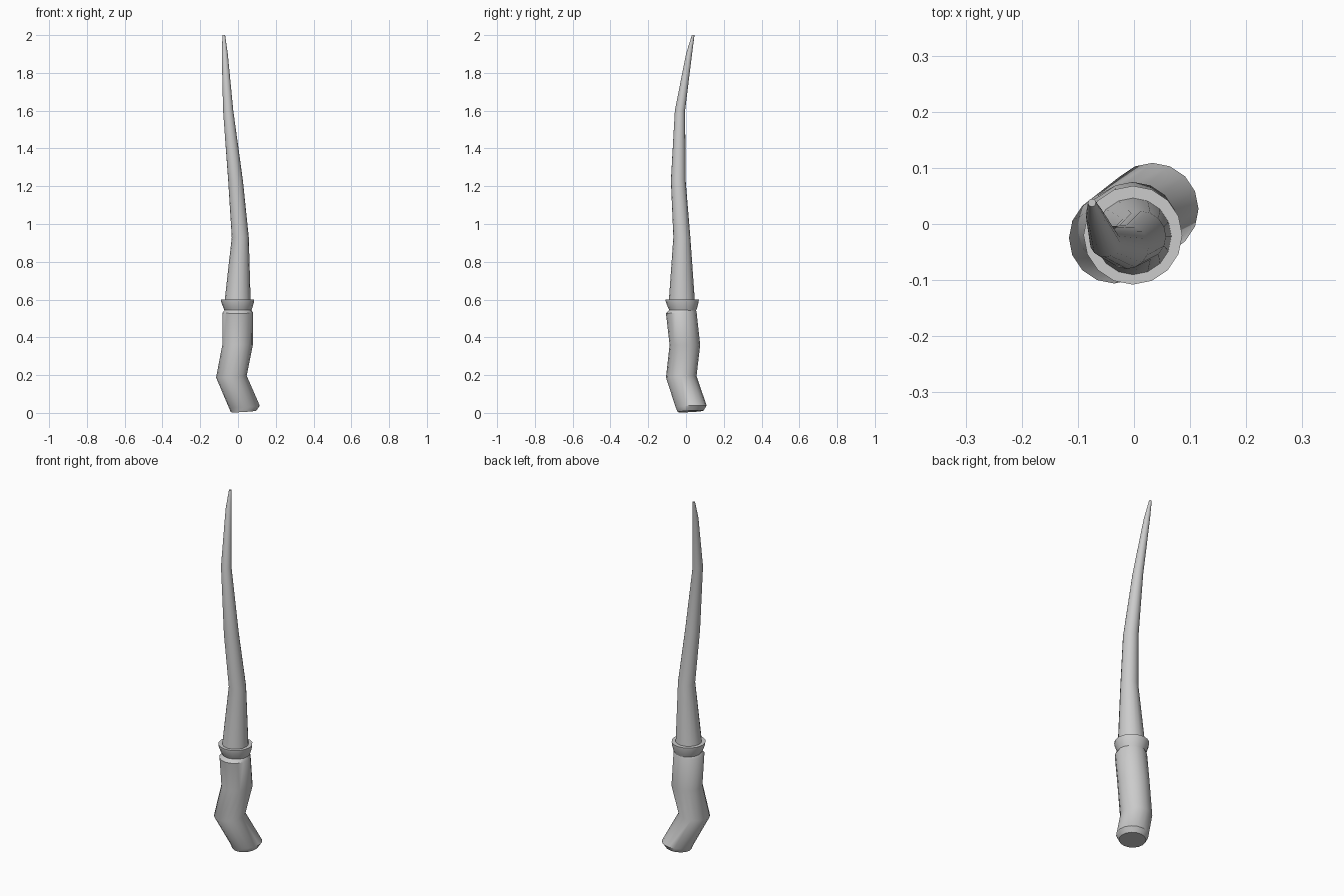
import bpy
import bmesh
from math import cos, sin, tau

if "Cube" in bpy.data.objects:
    bpy.data.objects.remove(bpy.data.objects["Cube"])

SIDES = 16


def swept(name, rings):
    """Loft circles given as (x, y, z, radius, x tilt, y tilt), capped at both ends."""
    bm = bmesh.new()
    loops = []
    for x, y, z, r, tx, ty in rings:
        loops.append([])
        for i in range(SIDES):
            dx, dy = r * cos(tau * i / SIDES), r * sin(tau * i / SIDES)
            loops[-1].append(bm.verts.new((x + dx, y + dy, z + tx * dx + ty * dy)))
    for a, b in zip(loops, loops[1:]):
        for i in range(SIDES):
            j = (i + 1) % SIDES
            bm.faces.new((a[i], a[j], b[j], b[i]))
    bm.faces.new(loops[0][::-1])
    bm.faces.new(loops[-1])
    mesh = bpy.data.meshes.new(name)
    bm.to_mesh(mesh)
    bm.free()
    ob = bpy.data.objects.new(name, mesh)
    bpy.context.collection.objects.link(ob)
    bpy.ops.object.select_all(action='DESELECT')
    ob.select_set(True)
    bpy.context.view_layer.objects.active = ob
    bpy.ops.object.shade_smooth_by_angle(angle=0.7)


# Crooked grip with a bevelled foot and a shoulder at the top
swept("handle", [
    (0.03, 0.024, 0.008, 0.068, 0.06, 0.05),
    (0.033, 0.027, 0.034, 0.082, 0.06, 0.05),
    (-0.035, -0.025, 0.192, 0.081, 0.06, 0.05),
    (-0.002, -0.006, 0.36, 0.081, 0, 0),
    (-0.001, -0.025, 0.53, 0.081, 0, 0.04),
    (0, -0.018, 0.545, 0.071, 0, 0),
])

# Flared collar
swept("collar", [
    (0, -0.017, 0.54, 0.070, 0, 0),
    (-0.001, -0.018, 0.557, 0.077, 0, 0),
    (-0.002, -0.02, 0.588, 0.087, 0, 0),
    (-0.002, -0.02, 0.601, 0.088, 0, 0),
])

# Bent, tapering shaft
swept("shaft", [
    (-0.002, -0.022, 0.59, 0.069, 0, 0),
    (0.012, -0.022, 0.93, 0.045, 0, 0),
    (-0.013, -0.041, 1.23, 0.039, 0, 0),
    (-0.052, -0.032, 1.60, 0.027, 0, 0),
    (-0.070, 0.016, 1.90, 0.016, 0, 0),
    (-0.075, 0.038, 2.0, 0.007, 0, 0),
])
